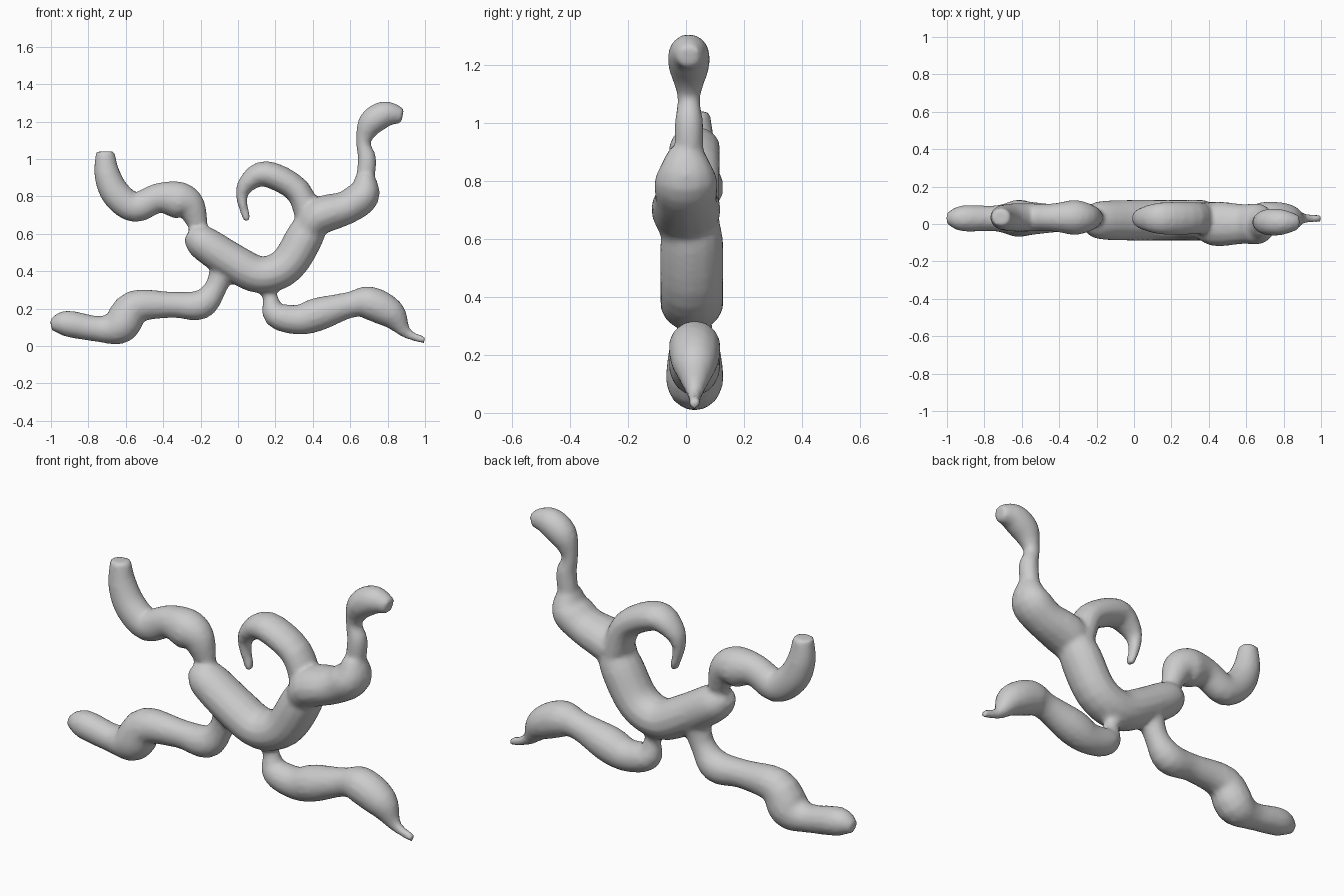
import bpy
import bmesh
from math import cos, sin, tau
from mathutils import Vector

SIDES = 14
STEPS = 4

default_cube = bpy.data.objects.get("Cube")
if default_cube:
    bpy.data.objects.remove(default_cube, do_unlink=True)

# One clay-like grey for the whole figure
clay = bpy.data.materials.new("clay grey")
clay.use_nodes = True
grey = (0.6, 0.6, 0.6, 1)
clay.diffuse_color = grey
clay.node_tree.nodes["Principled BSDF"].inputs["Base Color"].default_value = grey


def smooth_path(stations):
    """Catmull-Rom interpolation of the stations, widths included."""
    points = [Vector(station) / 100 for station in stations]
    padded = [points[0]] + points + [points[-1]]
    result = []
    for before, start, end, after in zip(padded, padded[1:], padded[2:], padded[3:]):
        leave = (end - before) / 2
        arrive = (after - start) / 2
        for step in range(STEPS):
            t = step / STEPS
            blend = t * t * (3 - 2 * t)
            result.append(start.lerp(end, blend)
                          + leave * t * (1 - t) ** 2
                          - arrive * t * t * (1 - t))
    return result + [points[-1]]


def make_limb(name, centre_y, flatness, stations):
    """Oval tube along a path; a station is (x, z, half width) in hundredths."""
    path = smooth_path(stations)
    bm = bmesh.new()
    rings = []
    for i, (x, z, width) in enumerate(path):
        before = path[max(i - 1, 0)]
        after = path[min(i + 1, len(path) - 1)]
        across = Vector((before.y - after.y, 0, after.x - before.x)).normalized()
        depth = Vector((0, flatness, 0))
        centre = Vector((x, centre_y, z))
        ring = []
        for k in range(SIDES):
            angle = tau * k / SIDES
            offset = across * cos(angle) + depth * sin(angle)
            ring.append(bm.verts.new(centre + offset * width))
        rings.append(ring)
    for low, high in zip(rings, rings[1:]):
        for k in range(SIDES):
            bm.faces.new((low[k - 1], low[k], high[k], high[k - 1]))
    bm.faces.new(rings[0])
    bm.faces.new(rings[-1])
    bmesh.ops.recalc_face_normals(bm, faces=bm.faces)
    mesh = bpy.data.meshes.new(name)
    bm.to_mesh(mesh)
    bm.free()
    mesh.materials.append(clay)
    limb = bpy.data.objects.new(name, mesh)
    bpy.context.collection.objects.link(limb)
    return limb


# Curved trunk and the swelling shoulder above it
trunk = make_limb("trunk", 0.02, 1.1, [
    (-27, 60, 4), (-20, 56, 9), (-3, 45, 10), (12, 38, 10), (26, 43, 10),
    (36, 59, 10), (41, 69, 8)])
shoulder = make_limb("shoulder", 0, 1.2, [
    (35, 58, 6), (43, 69, 10), (58, 74, 9), (67, 81, 9), (68, 91, 5)])

# Raised arms: one ends in a bent knob, one hangs on a narrow neck
left_arm = make_limb("raised_left_arm", 0.01, 1, [
    (68, 89, 5), (69, 100, 5), (67, 109, 4), (71, 119, 7), (79, 124, 7), (88, 123, 4)])
right_arm = make_limb("raised_right_arm", 0.035, 0.95, [
    (-71, 104, 5), (-70, 92, 7), (-65, 81, 8), (-55, 74, 8), (-43, 79, 8),
    (-32, 78, 10), (-25, 74, 8), (-20, 60, 4)])

# Curled tendril
curl = make_limb("curl", 0.03, 1.25, [
    (38, 67, 7), (32, 83, 7), (15, 92, 7), (5, 87, 5), (2, 79, 3), (5, 67, 2)])

# Spreading legs
right_leg = make_limb("right_leg", 0.03, 1, [
    (-100, 11, 3), (-92, 12, 7), (-74, 9, 7), (-63, 11, 10), (-55, 21, 9),
    (-35, 22, 7), (-20, 22, 8), (-12, 31, 6), (-8, 42, 7)])
left_leg = make_limb("left_leg", 0.03, 1, [
    (14, 35, 8), (17, 27, 4), (20, 17, 7), (32, 14, 8), (43, 17, 9), (60, 22, 7),
    (70, 23, 9), (82, 17, 8), (90, 7, 3), (100, 3, 2)])

# Weld the limbs into one continuous skin
for limb in (trunk, shoulder, left_arm, right_arm, curl, right_leg, left_leg):
    limb.select_set(True)
bpy.context.view_layer.objects.active = trunk
bpy.ops.object.join()
trunk.name = "branching_body"

remesh = trunk.modifiers.new("weld", "REMESH")
remesh.mode = "VOXEL"
remesh.voxel_size = 0.014
remesh.use_smooth_shade = True
soften = trunk.modifiers.new("soften", "SMOOTH")
soften.factor = 0.5
soften.iterations = 4
